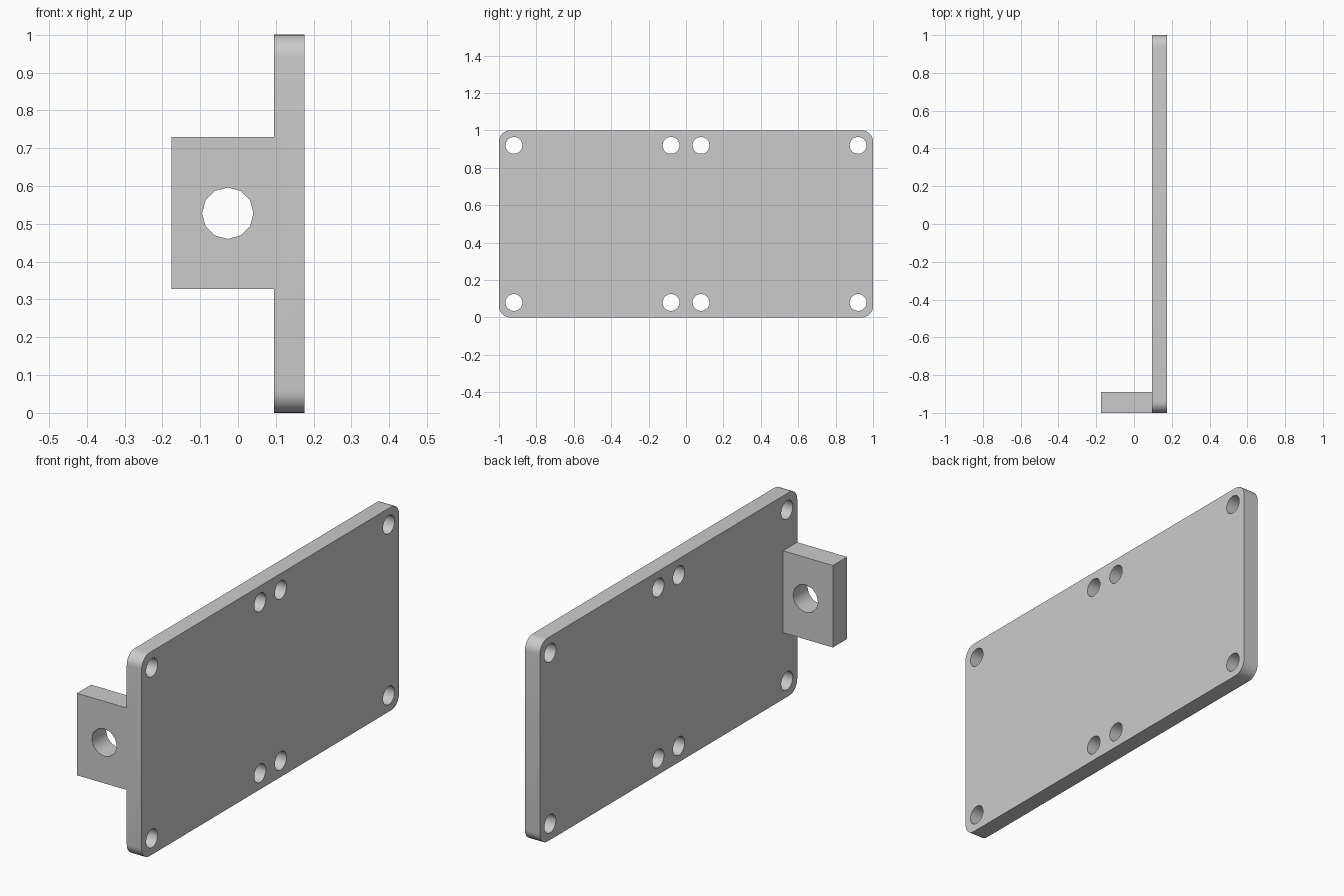
import bpy
import bmesh
import math
from mathutils import Matrix, Vector

cube = bpy.data.objects.get("Cube")
if cube:
    bpy.data.objects.remove(cube, do_unlink=True)

grey = bpy.data.materials.new("plain_grey")
grey.use_nodes = True
grey.diffuse_color = (0.6, 0.6, 0.6, 1)
grey.node_tree.nodes["Principled BSDF"].inputs["Base Color"].default_value = (0.6, 0.6, 0.6, 1)


def add_object(name, bm):
    mesh = bpy.data.meshes.new(name)
    bmesh.ops.recalc_face_normals(bm, faces=bm.faces)
    bm.to_mesh(mesh)
    bm.free()
    mesh.materials.append(grey)
    obj = bpy.data.objects.new(name, mesh)
    bpy.context.collection.objects.link(obj)
    return obj


def box(name, low, high, corner_radius=0):
    """Box between two corners; optionally rounds the edges running along x."""
    low, high = Vector(low), Vector(high)
    bm = bmesh.new()
    bmesh.ops.create_cube(bm, size=1)
    bmesh.ops.scale(bm, vec=high - low, verts=bm.verts)
    bmesh.ops.translate(bm, vec=(low + high) / 2, verts=bm.verts)
    if corner_radius:
        edges = [e for e in bm.edges if abs(e.verts[0].co.x - e.verts[1].co.x) > 0.01]
        bmesh.ops.bevel(bm, geom=edges, offset=corner_radius, segments=8,
                        profile=0.5, affect='EDGES')
    return add_object(name, bm)


def drill(name, axis, radius, sides, depth, centres):
    """Cutter made of cylinders along one axis."""
    turn = Matrix.Rotation(math.pi / 2, 4, 'Y' if axis == 'X' else 'X')
    bm = bmesh.new()
    for centre in centres:
        bmesh.ops.create_cone(bm, cap_ends=True, segments=sides, radius1=radius,
                              radius2=radius, depth=depth,
                              matrix=Matrix.Translation(centre) @ turn)
    return add_object(name, bm)


def combine(target, other, operation):
    mod = target.modifiers.new(other.name, 'BOOLEAN')
    mod.operation = operation
    mod.solver = 'EXACT'
    mod.object = other
    bpy.context.view_layer.objects.active = target
    bpy.ops.object.modifier_apply(modifier=mod.name)
    bpy.data.objects.remove(other, do_unlink=True)


# Upright plate with rounded corners, and the side tab joined to it
plate = box("mounting_plate", (0.095, -1, 0), (0.176, 1, 1), corner_radius=0.06)
tab = box("side_tab", (-0.176, -1, 0.327), (0.135, -0.89, 0.73))
combine(plate, tab, 'UNION')

# Screw holes along the top and bottom of the plate
screw_spots = [(0.135, y, z) for y in (-0.92, -0.08, 0.08, 0.92) for z in (0.08, 0.92)]
combine(plate, drill("screw_holes", 'X', 0.045, 32, 0.3, screw_spots), 'DIFFERENCE')

# Larger hole through the tab
combine(plate, drill("tab_hole", 'Y', 0.068, 12, 0.4, [(-0.027, -0.945, 0.528)]), 'DIFFERENCE')

# Smooth the round walls, keep the edges sharp
bpy.ops.object.select_all(action='DESELECT')
plate.select_set(True)
bpy.context.view_layer.objects.active = plate
bpy.ops.object.shade_smooth_by_angle(angle=math.radians(35))
